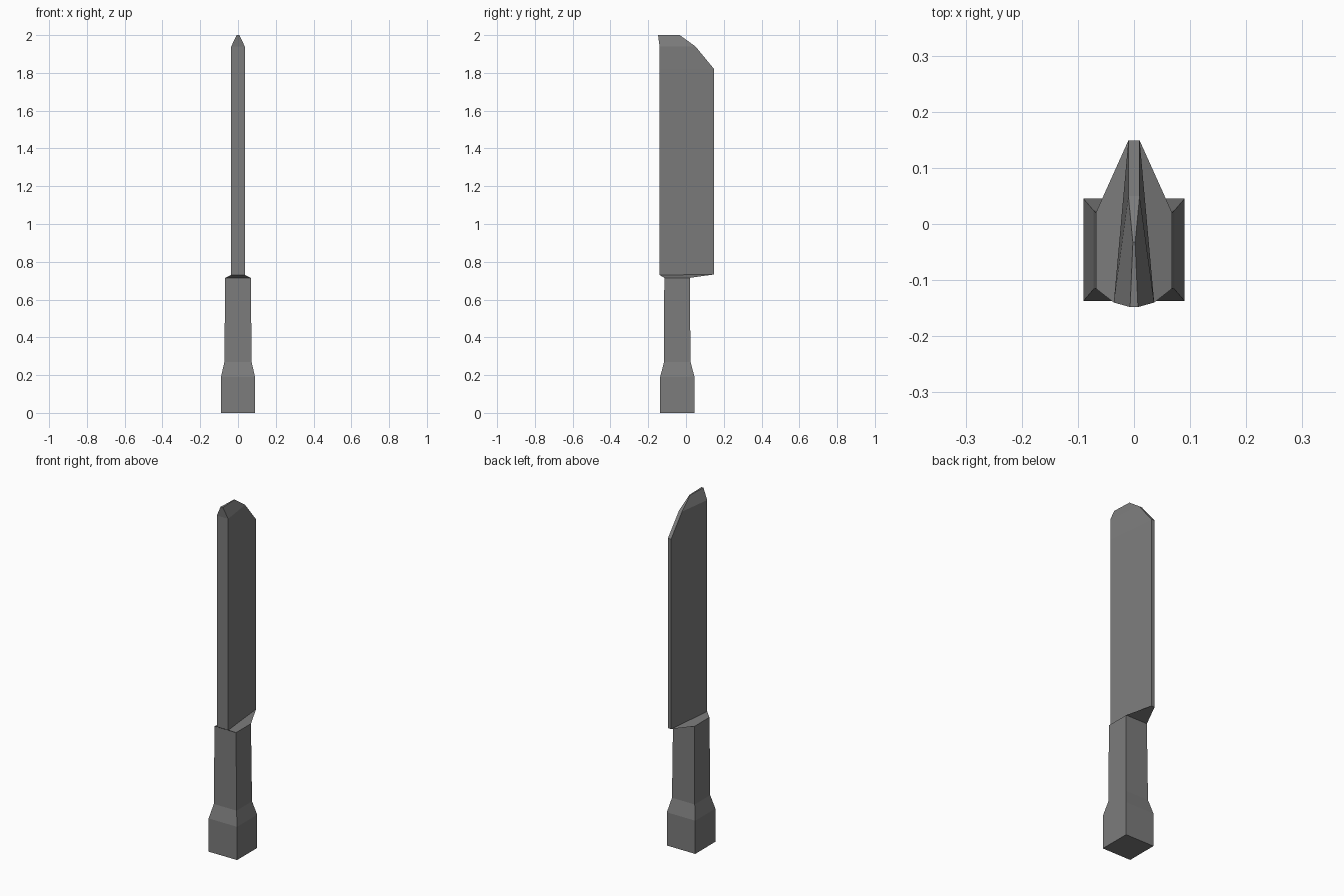
import bpy
import bmesh

cube = bpy.data.objects.get("Cube")
if cube:
    bpy.data.objects.remove(cube, do_unlink=True)

grey = bpy.data.materials.new("mid_grey")
grey.use_nodes = True
colour = (0.2, 0.2, 0.2, 1)
grey.diffuse_color = colour
grey.node_tree.nodes["Principled BSDF"].inputs["Base Color"].default_value = colour


def loft(name, sections):
    """Bridge four-cornered sections: front and back (half width, y), then z."""
    bm = bmesh.new()
    rings = []
    for fw, fy, bw, by, fz, bz in sections:
        corners = ((-fw, fy, fz), (fw, fy, fz), (bw, by, bz), (-bw, by, bz))
        rings.append([bm.verts.new(c) for c in corners])
    for low, high in zip(rings, rings[1:]):
        for i in range(4):
            j = (i + 1) % 4
            bm.faces.new((low[i], low[j], high[j], high[i]))
    bm.faces.new(rings[0][::-1])
    bm.faces.new(rings[-1])
    bmesh.ops.recalc_face_normals(bm, faces=bm.faces)
    mesh = bpy.data.meshes.new(name)
    bm.to_mesh(mesh)
    bm.free()
    mesh.materials.append(grey)
    obj = bpy.data.objects.new(name, mesh)
    bpy.context.collection.objects.link(obj)
    return obj


# Pommel, grip, sloped guard, then blade with a thick spine and thin edge
loft("knife", [
    (0.09, -0.137, 0.09, 0.045, 0, 0),
    (0.09, -0.137, 0.09, 0.045, 0.19, 0.19),
    (0.072, -0.116, 0.072, 0.024, 0.27, 0.27),
    (0.068, -0.115, 0.068, 0.02, 0.715, 0.715),
    (0.036, -0.14, 0.01, 0.149, 0.73, 0.733),
    (0.036, -0.14, 0.01, 0.149, 1.82, 1.82),
    (0.036, -0.14, 0.01, 0.05, 1.94, 1.94),
    (0.007, -0.148, 0.002, -0.033, 2, 2),
])
